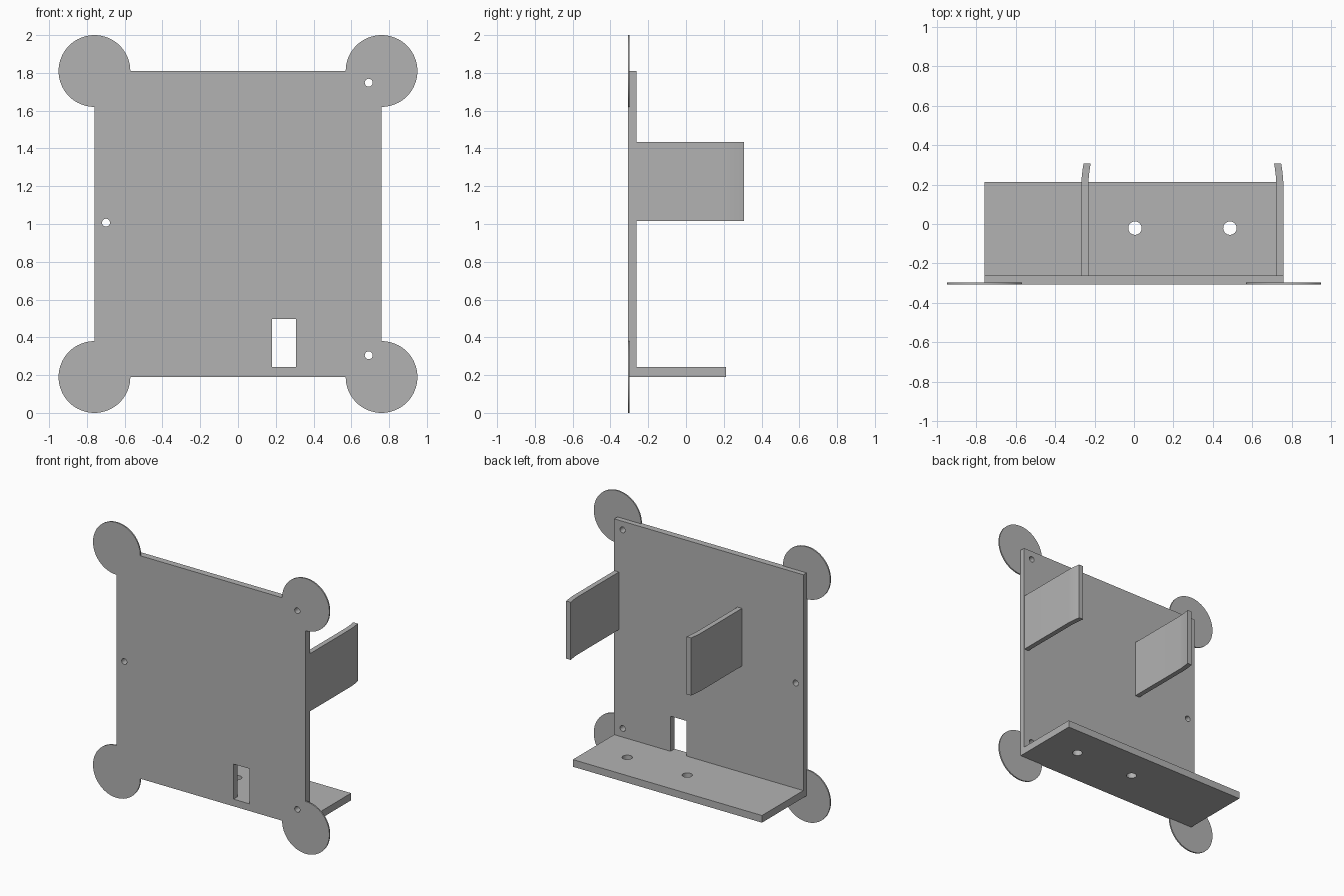
import bpy
import bmesh
from math import cos, sin, pi

cube = bpy.data.objects.get("Cube")
if cube:
    bpy.data.objects.remove(cube, do_unlink=True)

grey = bpy.data.materials.new("Plain grey")
grey.use_nodes = True
COLOUR = (0.45, 0.45, 0.45, 1)
grey.diffuse_color = COLOUR
grey.node_tree.nodes["Principled BSDF"].inputs["Base Color"].default_value = COLOUR

FRONT, PLATE_BACK, SHELF_BACK, CLIP_BACK = -0.308, -0.261, 0.213, 0.308
HALF, LOW, HIGH = 0.76, 0.19, 1.81
SHELF_TOP = 0.242


def prism(name, outline, offset):
    """Extrude a closed outline of 3D points along an offset."""
    bm = bmesh.new()
    face = bm.faces.new([bm.verts.new(p) for p in outline])
    new = bmesh.ops.extrude_face_region(bm, geom=[face])["geom"]
    bmesh.ops.translate(bm, vec=offset, verts=[v for v in new if isinstance(v, bmesh.types.BMVert)])
    bmesh.ops.recalc_face_normals(bm, faces=bm.faces)
    mesh = bpy.data.meshes.new(name)
    bm.to_mesh(mesh)
    bm.free()
    mesh.materials.append(grey)
    obj = bpy.data.objects.new(name, mesh)
    bpy.context.scene.collection.objects.link(obj)
    return obj


def box(name, x0, x1, y0, y1, z0, z1):
    base = [(x0, y0, z0), (x1, y0, z0), (x1, y1, z0), (x0, y1, z0)]
    return prism(name, base, (0, 0, z1 - z0))


def circle(radius, start=0, sweep=2 * pi, count=32):
    return [(radius * cos(start + sweep * i / count), radius * sin(start + sweep * i / count))
            for i in range(count + 1 if sweep < 2 * pi else count)]


def cut(obj, cutter):
    cutter.hide_render = True
    cutter.hide_viewport = True
    cutter.display_type = 'WIRE'
    mod = obj.modifiers.new("Cut", 'BOOLEAN')
    mod.operation = 'DIFFERENCE'
    mod.solver = 'EXACT'
    mod.object = cutter


def smooth(obj):
    bpy.ops.object.select_all(action='DESELECT')
    obj.select_set(True)
    bpy.context.view_layer.objects.active = obj
    bpy.ops.object.shade_smooth_by_angle()


# Upright plate with a cable slot and three screw holes
plate = box("back_plate", -HALF, HALF, FRONT, PLATE_BACK, LOW, HIGH)
cut(plate, box("slot_cutter", 0.18, 0.307, -0.4, -0.2, SHELF_TOP, 0.497))
for x, z in ((0.692, 1.748), (0.692, 0.305), (-0.699, 1.007)):
    ring = [(x + a, -0.4, z + b) for a, b in circle(0.021)]
    cut(plate, prism("screw_hole_cutter", ring, (0, 0.2, 0)))

# Shelf along the lower edge with two larger holes
shelf = box("bottom_shelf", -HALF, HALF, PLATE_BACK, SHELF_BACK, LOW, SHELF_TOP)
for x in (0.005, 0.487):
    ring = [(x + a, -0.021 + b, 0.1) for a, b in circle(0.034)]
    cut(shelf, prism("shelf_hole_cutter", ring, (0, 0, 0.3)))

# Thin three-quarter discs around the plate corners
corners = (("upper_left", HALF, HIGH, -pi / 2), ("upper_right", -HALF, HIGH, 0),
           ("lower_right", -HALF, LOW, pi / 2), ("lower_left", HALF, LOW, pi))
for label, x, z, start in corners:
    sector = [(x, FRONT, z)] + [(x + a, FRONT, z + b) for a, b in circle(0.19, start, 1.5 * pi, 48)]
    smooth(prism("corner_disc_" + label, sector, (0, 0.01, 0)))

# Two spring clips whose tips curve towards each other
for label, x0, x1, lean in (("left", 0.722, 0.758, -1), ("right", -0.267, -0.231, 1)):
    path = [(0, PLATE_BACK)]
    for i in range(9):
        t = i / 8
        path.append((lean * 0.011 * t ** 1.5, 0.21 + t * (CLIP_BACK - 0.21)))
    outline = [(x0 + d, y, 1.015) for d, y in path]
    outline += [(x1 + d, y, 1.015) for d, y in reversed(path)]
    smooth(prism("clip_" + label, outline, (0, 0, 0.419)))
